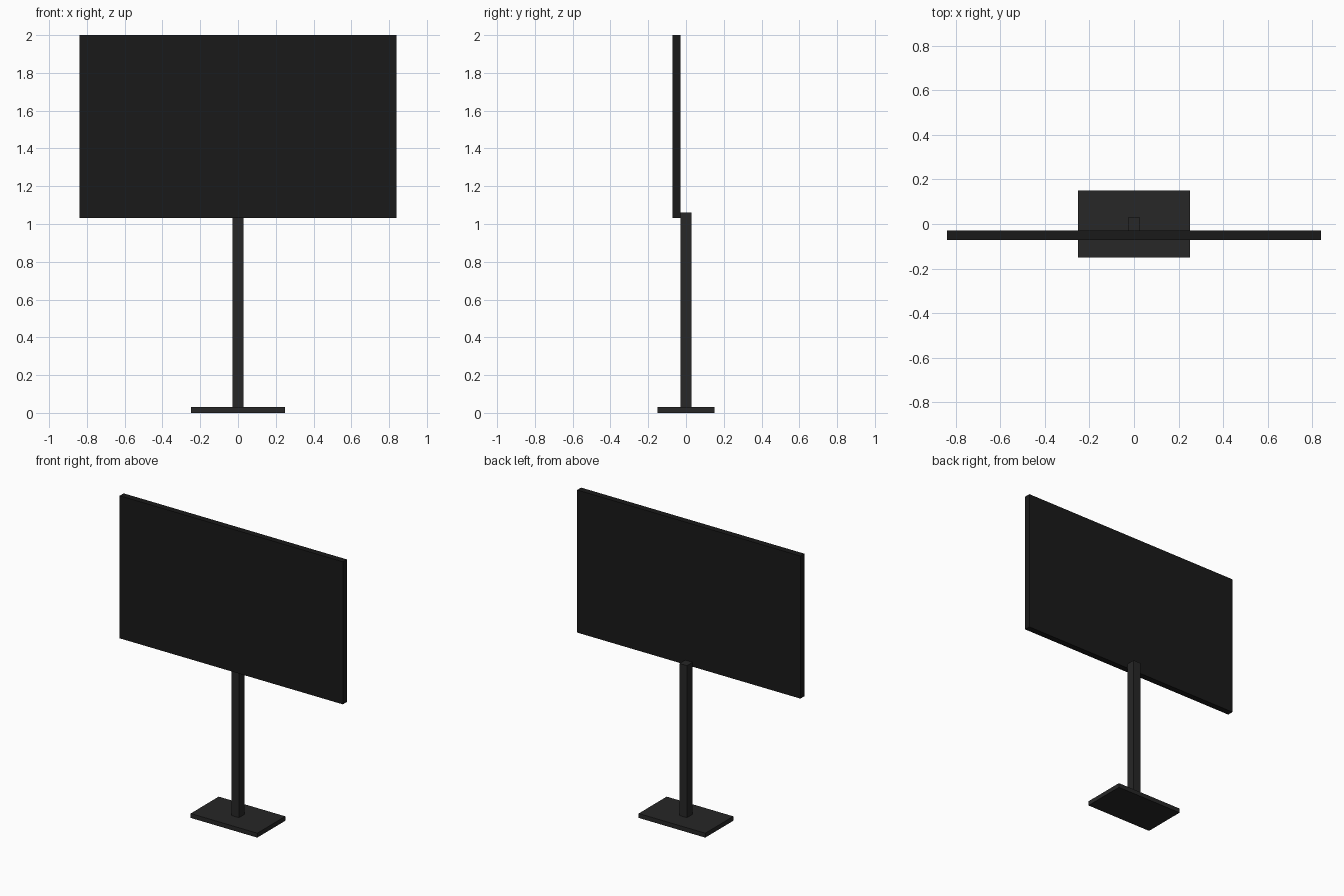
import bpy
import bmesh
from mathutils import Vector

if "Cube" in bpy.data.objects:
    bpy.data.objects.remove(bpy.data.objects["Cube"])


def material(name, rgb):
    m = bpy.data.materials.new(name)
    m.diffuse_color = (*rgb, 1.0)
    m.use_nodes = True
    m.node_tree.nodes["Principled BSDF"].inputs["Base Color"].default_value = m.diffuse_color
    return m


def box(name, lo, hi, mat):
    lo, hi = Vector(lo), Vector(hi)
    bm = bmesh.new()
    bmesh.ops.create_cube(bm, size=1.0)
    bmesh.ops.scale(bm, vec=hi - lo, verts=bm.verts)
    bmesh.ops.translate(bm, vec=(lo + hi) / 2, verts=bm.verts)
    mesh = bpy.data.meshes.new(name)
    bm.to_mesh(mesh)
    bm.free()
    mesh.materials.append(mat)
    obj = bpy.data.objects.new(name, mesh)
    bpy.context.collection.objects.link(obj)
    return obj


stand_mat = material("stand_dark_grey", (0.02, 0.02, 0.02))
screen_mat = material("screen_black", (0.01, 0.01, 0.01))

# Stand: flat foot plate and square post
box("base_plate", (-0.25, -0.15, 0.0), (0.25, 0.15, 0.03), stand_mat)
box("post", (-0.028, -0.03, 0.03), (0.028, 0.03, 1.062), stand_mat)

# Flat display panel fixed to the front of the post
box("display_panel", (-0.838, -0.072, 1.032), (0.838, -0.03, 2.0), screen_mat)
